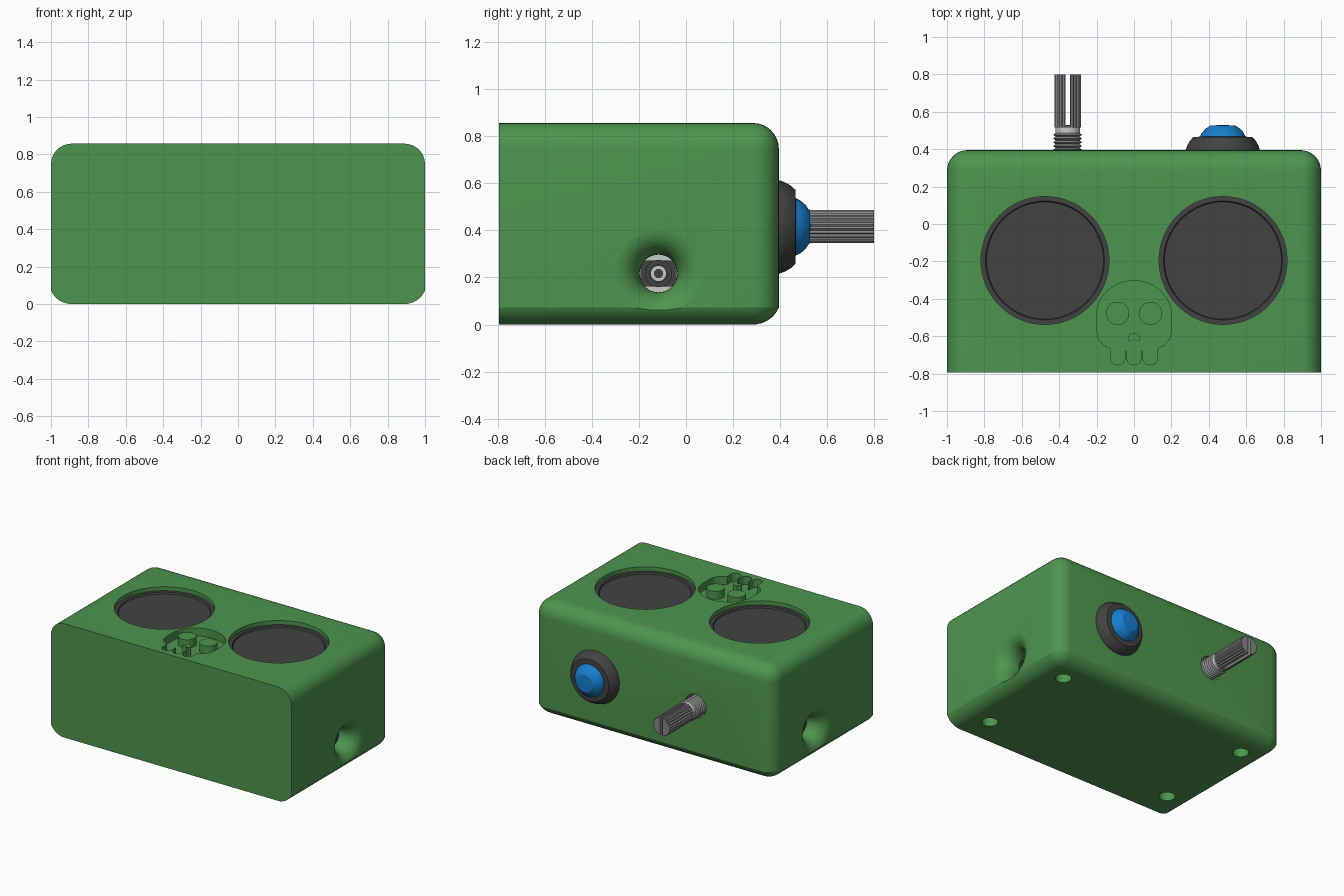
import bpy, bmesh
from math import sin, cos, asin, acos, pi, radians
from mathutils import Matrix, Vector

old = bpy.data.objects.get("Cube")
if old:
    bpy.data.objects.remove(old, do_unlink=True)


def material(name, r, g, b):
    m = bpy.data.materials.new(name)
    m.use_nodes = True
    m.diffuse_color = (r, g, b, 1)
    m.node_tree.nodes["Principled BSDF"].inputs["Base Color"].default_value = (r, g, b, 1)
    return m


GREEN = material("case green", .076, .3, .076)
DARK = material("dark grey", .055, .055, .055)
BLUE = material("button blue", .008, .21, .62)
STEEL = material("steel grey", .24, .24, .24)
LIGHT = material("light metal", .6, .6, .6)


def finish(name, bm, matrix=Matrix(), mat=None):
    bmesh.ops.transform(bm, matrix=matrix, verts=bm.verts)
    bmesh.ops.recalc_face_normals(bm, faces=bm.faces)
    mesh = bpy.data.meshes.new(name)
    bm.to_mesh(mesh)
    bm.free()
    ob = bpy.data.objects.new(name, mesh)
    bpy.context.collection.objects.link(ob)
    if mat:
        mesh.materials.append(mat)
        smooth(ob)
    return ob


def activate(ob):
    bpy.ops.object.select_all(action='DESELECT')
    ob.select_set(True)
    bpy.context.view_layer.objects.active = ob


def smooth(ob):
    activate(ob)
    bpy.ops.object.shade_smooth_by_angle(angle=radians(22))


def lathe(name, profile, matrix, mat=None, steps=64):
    """Spin (radius, height) points around local z."""
    bm = bmesh.new()
    vs = [bm.verts.new((r, 0, h)) for r, h in profile]
    es = [bm.edges.new(p) for p in zip(vs, vs[1:])]
    bmesh.ops.spin(bm, geom=vs + es, cent=(0, 0, 0), axis=(0, 0, 1),
                   angle=2 * pi, steps=steps)
    bmesh.ops.remove_doubles(bm, verts=bm.verts, dist=1e-5)
    return finish(name, bm, matrix, mat)


def rod(name, r, h, matrix, mat=None):
    return lathe(name, [(0, 0), (r, 0), (r, h), (0, h)], matrix, mat)


def prism(name, points, h, matrix, mat=None):
    bm = bmesh.new()
    face = bm.faces.new([bm.verts.new((x, y, 0)) for x, y in points])
    ext = bmesh.ops.extrude_face_region(bm, geom=[face])
    bmesh.ops.translate(bm, vec=(0, 0, h),
                        verts=[v for v in ext["geom"] if isinstance(v, bmesh.types.BMVert)])
    return finish(name, bm, matrix, mat)


def box(name, size, centre, mat=None):
    bm = bmesh.new()
    bmesh.ops.create_cube(bm, size=1)
    return finish(name, bm, Matrix.Translation(centre) @ Matrix.Diagonal((*size, 1)), mat)


def cut(ob, cutters):
    activate(ob)
    for c in cutters:
        mod = ob.modifiers.new("cut", 'BOOLEAN')
        mod.operation, mod.solver, mod.object = 'DIFFERENCE', 'EXACT', c
        bpy.ops.object.modifier_apply(modifier=mod.name)
        bpy.data.objects.remove(c, do_unlink=True)
    smooth(ob)


def at(x, y, z):
    return Matrix.Translation((x, y, z))


def mirrored(half):
    """Close a right-hand outline that starts and ends on x = 0."""
    return half + [(-x, y) for x, y in reversed(half[1:-1])]


FRONT, BACK, TOP, R = -.795, .395, .857, .11
TO_BACK = Matrix.Rotation(-pi / 2, 4, 'X')

# Case: rounded everywhere but around the flat front
bm = bmesh.new()
bmesh.ops.create_cube(bm, size=1)
bmesh.ops.transform(bm, verts=bm.verts, matrix=at(0, (FRONT + BACK) / 2, TOP / 2)
                    @ Matrix.Diagonal((2, BACK - FRONT, TOP, 1)))
bmesh.ops.bevel(bm, geom=[e for e in bm.edges if any(v.co.y > 0 for v in e.verts)],
                offset=R, segments=8, profile=.5, affect='EDGES')
# The lower rounding starts at a crisp line
big = .12
start = acos(R / big)
for v in bm.verts:
    if v.co.z < R + 1e-4:
        a = asin(max(0, min(1, (R - v.co.z) / R)))
        b = start + (pi / 2 - start) * a / (pi / 2)
        core = Vector((max(R - 1, min(1 - R, v.co.x)), min(BACK - R, v.co.y), 0))
        off = Vector((v.co.x, v.co.y, 0)) - core
        k = big * cos(b) / (R * cos(a)) if cos(a) > 1e-3 else 0
        v.co = core + off * k
        v.co.z = max(0, big - big * sin(b))
case = finish("case", bm, mat=GREEN)

# Recessed skull outline: dome, cheek, side tooth, middle tooth
half = [(.2 * sin(a), -.49 + .187 * cos(a)) for a in [pi / 2 * i / 14 for i in range(15)]]
half += [(.2, -.57), (.192, -.61), (.165, -.645), (.126, -.665)]
half += [(.087 + .039 * cos(a), -.714 - .039 * sin(a)) for a in [pi * i / 12 for i in range(13)]]
half += [(.048, -.68), (.043, -.674), (.038, -.68)]
half += [(.038 * cos(a), -.715 - .038 * sin(a)) for a in [pi / 2 * i / 6 for i in range(7)]]
cutters = [prism("skull_cutter", mirrored(half), .2, at(0, 0, TOP - .06))]

SPK_X, SPK_Y, SPK_R = .476, -.195, .342
JACK_Y, JACK_Z = -.117, .217
flare = [(.19 - .11 * sin(a), .12 - .12 * cos(a))
         for a in [radians(8 + 82 * i / 10) for i in range(11)]]
for s in (-1, 1):
    # Speaker wells, side funnels and foot holes
    cutters.append(rod("speaker_cutter", SPK_R, .3, at(s * SPK_X, SPK_Y, TOP - .08)))
    inward = at(s, JACK_Y, JACK_Z) @ Matrix.Rotation(-s * pi / 2, 4, 'Y')
    cutters.append(lathe("funnel_cutter",
                         [(0, -.004), (.21, -.004)] + flare + [(.08, .3), (0, .3)], inward))
    for y in (-.59, .19):
        cutters.append(rod("foot_cutter", .056, .2, at(s * .79, y, -.1)))

SHAFT = at(-.355, BACK, .417) @ TO_BACK
cutters.append(rod("shaft_cutter", .088, .3, SHAFT @ at(0, 0, -.1)))
cut(case, cutters)

for s, side in ((-1, "right"), (1, "left")):
    # Speaker with a stepped rim
    lathe(side + "_speaker", [(0, -.1), (SPK_R, -.1), (SPK_R, -.03), (.318, -.03),
                              (.313, -.042), (0, -.042)], at(s * SPK_X, SPK_Y, TOP), DARK)
    # Skull eyes stand up from the recess
    rod(side + "_eye", .062, .07, at(s * .088, -.478, TOP - .07), GREEN)
    # Socket at the bottom of the funnel
    inward = at(s, JACK_Y, JACK_Z) @ Matrix.Rotation(-s * pi / 2, 4, 'Y')
    rod(side + "_socket_back", .085, .03, inward @ at(0, 0, .21), LIGHT)
    box(side + "_socket_body", (.05, .155, .11), (s * .835, JACK_Y, JACK_Z), DARK)
    lathe(side + "_socket_ring", [(.036, .15), (.058, .13), (.058, .12), (.036, .12), (.036, .15)],
          inward, DARK, 32)
    lathe(side + "_socket_contact", [(.018, .14), (.034, .14), (.034, .132), (.018, .132), (.018, .14)],
          inward, LIGHT, 32)

prism("nose", mirrored([(0, -.582), (.016, -.584), (.03, -.6), (.035, -.617),
                        (.025, -.628), (.01, -.624), (0, -.614)]),
      .07, at(0, 0, TOP - .07), GREEN)

# Push button on the back
BUTTON = at(.475, BACK, .415) @ TO_BACK
lathe("button_base", [(0, -.02), (.197, -.02), (.197, .005), (.19, .025), (.176, .05),
                      (.158, .07), (.12, .072), (0, .072)], BUTTON, DARK)
lathe("button_cap", [(0, .05), (.12, .05), (.12, .076), (.112, .092), (.092, .115),
                     (.065, .132), (0, .134)], BUTTON, BLUE)

# Control shaft: thread, collar, and a knurled split end
thread = [(0, -.09)]
for i in range(9):
    thread += [(.064, -.088 + i * .02), (.077, -.078 + i * .02)]
lathe("shaft_thread", thread + [(.064, .092), (0, .092)], SHAFT, STEEL)
rod("shaft_collar", .066, .035, SHAFT @ at(0, 0, .09), LIGHT)
knurl = [((.072 if i % 2 else .066) * cos(pi * i / 24), (.072 if i % 2 else .066) * sin(pi * i / 24))
         for i in range(48)]
shaft = prism("knurled_shaft", knurl, .285, SHAFT @ at(0, 0, .12), STEEL)
cut(shaft, [box("slit_cutter", (.023, .3, .3), (-.355, .68, .417))])
